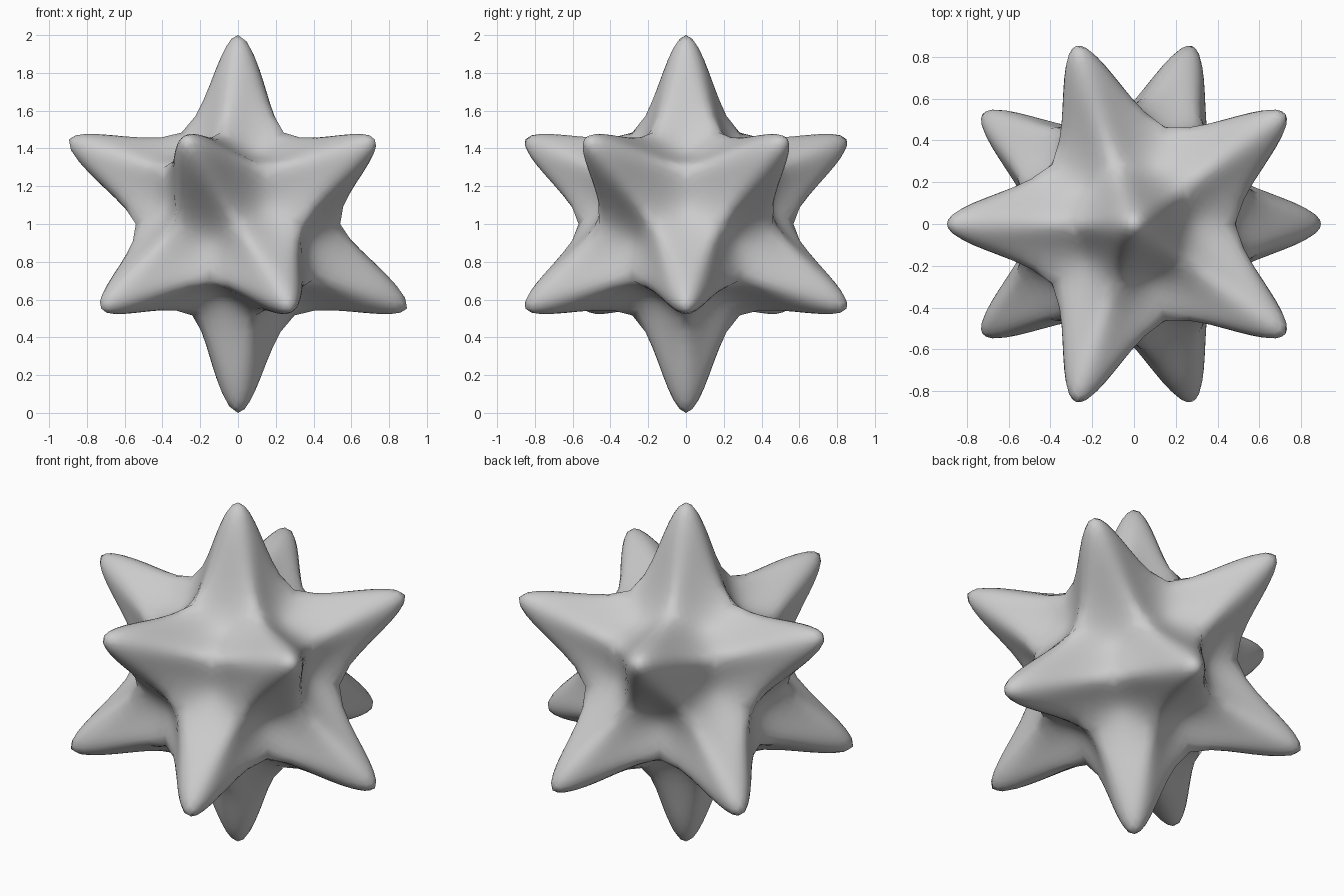
import bpy, bmesh, math
from mathutils import Matrix

if "Cube" in bpy.data.objects:
    bpy.data.objects.remove(bpy.data.objects["Cube"])

TIP = 1.518     # cage radius of the 12 spike points
VALLEY = 0.48   # cage radius of the 30 points between spikes

# Cage: icosphere whose twelve five-sided points are pulled out
bm = bmesh.new()
bmesh.ops.create_icosphere(bm, subdivisions=2, radius=1.0)
for v in bm.verts:
    v.co = v.co.normalized() * (TIP if len(v.link_edges) == 5 else VALLEY)

# Turn so an upper spike points to -x
if any(v.co.x > 1.3 and v.co.z > 0.3 for v in bm.verts):
    bmesh.ops.rotate(bm, verts=bm.verts, cent=(0, 0, 0),
                     matrix=Matrix.Rotation(math.pi, 3, 'Z'))
bmesh.ops.translate(bm, verts=bm.verts, vec=(0, 0, 1))
for f in bm.faces:
    f.smooth = True

mesh = bpy.data.meshes.new("spiky_star")
bm.to_mesh(mesh)
bm.free()
star = bpy.data.objects.new("spiky_star", mesh)
bpy.context.collection.objects.link(star)

# Subdivision rounds the spikes and valleys
sub = star.modifiers.new("rounding", 'SUBSURF')
sub.levels = sub.render_levels = 3
